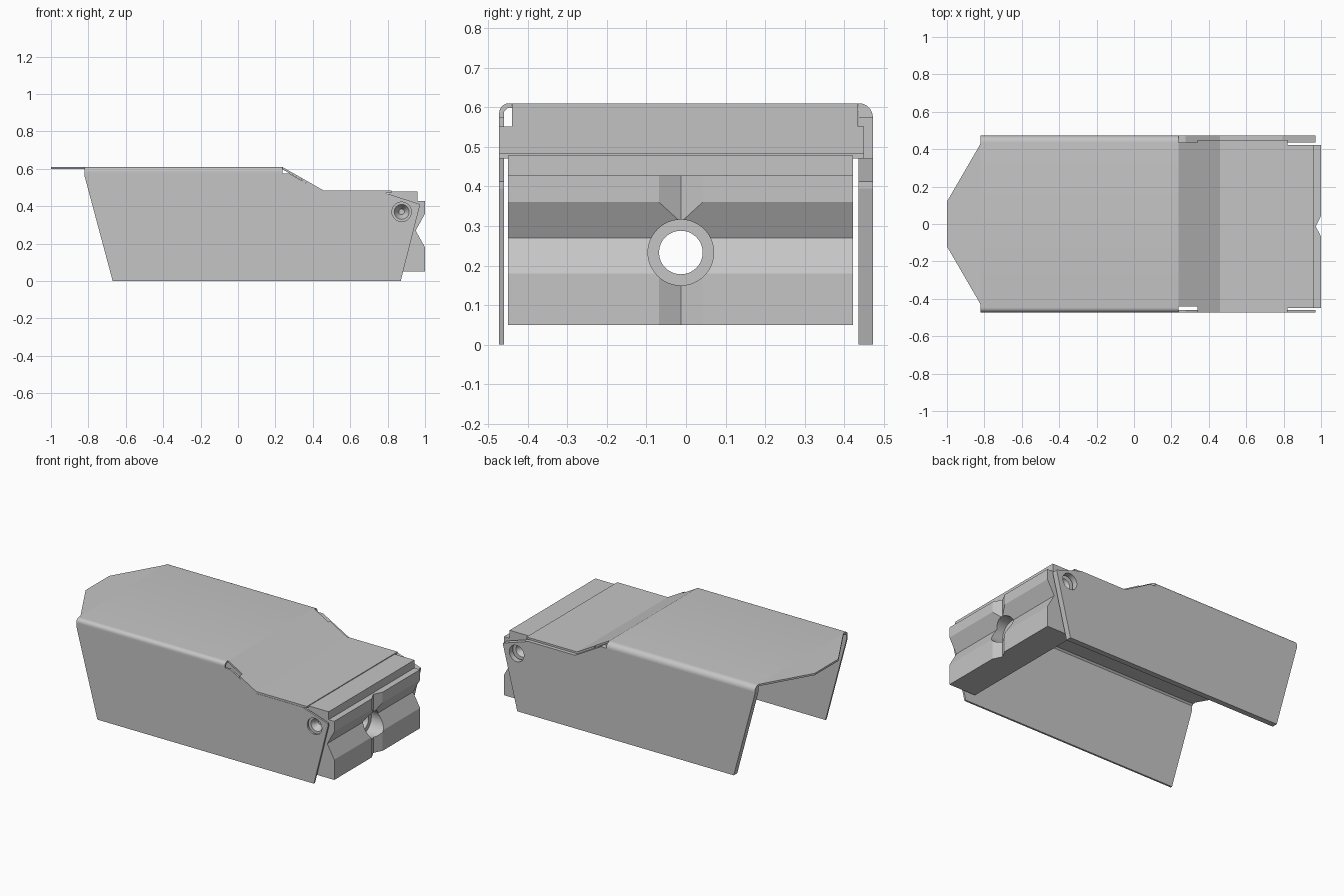
import bpy, bmesh, math
from mathutils import Matrix, Vector

if "Cube" in bpy.data.objects:
    bpy.data.objects.remove(bpy.data.objects["Cube"])

grey = bpy.data.materials.new("brushed_grey")
grey.use_nodes = True
colour = (0.56, 0.56, 0.56, 1)
grey.diffuse_color = colour
grey.node_tree.nodes["Principled BSDF"].inputs["Base Color"].default_value = colour

AXES = {"x": lambda p, t: (t, p[0], p[1]),
        "y": lambda p, t: (p[0], t, p[1]),
        "z": lambda p, t: (p[0], p[1], t)}


def finish(name, bm):
    bmesh.ops.recalc_face_normals(bm, faces=bm.faces)
    mesh = bpy.data.meshes.new(name)
    bm.to_mesh(mesh)
    bm.free()
    mesh.materials.append(grey)
    obj = bpy.data.objects.new(name, mesh)
    bpy.context.collection.objects.link(obj)
    return obj


def prism(name, outline, axis, start, end):
    """Extrude a flat outline along one axis."""
    bm = bmesh.new()
    place = AXES[axis]
    a = [bm.verts.new(place(p, start)) for p in outline]
    b = [bm.verts.new(place(p, end)) for p in outline]
    n = len(outline)
    bm.faces.new(a)
    bm.faces.new(b[::-1])
    for i in range(n):
        j = (i + 1) % n
        bm.faces.new((a[i], a[j], b[j], b[i]))
    return finish(name, bm)


def box(name, x, y, z):
    return prism(name, [(x[0], y[0]), (x[1], y[0]), (x[1], y[1]), (x[0], y[1])], "z", *z)


def cone(name, start, end, r1, r2):
    """Round cutter from start to end."""
    p, q = Vector(start), Vector(end)
    turn = (q - p).to_track_quat("Z", "Y").to_matrix().to_4x4()
    bm = bmesh.new()
    bmesh.ops.create_cone(bm, cap_ends=True, segments=48, radius1=r1, radius2=r2,
                          depth=(q - p).length,
                          matrix=Matrix.Translation((p + q) / 2) @ turn)
    for f in bm.faces:
        f.smooth = len(f.verts) == 4
    return finish(name, bm)


def cut(obj, *cutters):
    for c in cutters:
        mod = obj.modifiers.new(c.name, "BOOLEAN")
        mod.operation = "DIFFERENCE"
        mod.solver = "EXACT"
        mod.object = c
        c.hide_render = True
        c.hide_viewport = True


def arc(cy, cz, r, start, end, steps=8):
    return [(cy + r * math.cos(math.radians(start + (end - start) * i / steps)),
             cz + r * math.sin(math.radians(start + (end - start) * i / steps)))
            for i in range(steps + 1)]


RIGHT, LEFT = -0.472, 0.472      # outer faces of the two walls
TOP, UNDER, SEAM = 0.61, 0.598, 0.575
PIN_X, PIN_Z = 0.875, 0.37

# Side walls, with the pin hole near the hinge end
wall_outline = [(-0.67, 0), (0.87, 0), (0.97, 0.395), (0.97, 0.412), (0.79, 0.47),
                (0.46, 0.47), (0.275, SEAM), (-0.82, SEAM), (-0.82, 0.56)]
for name, outer, inner in (("right_wall", RIGHT, -0.46), ("left_wall", LEFT, 0.436)):
    wall = prism(name, wall_outline, "y", outer, inner)
    cut(wall, cone(name + "_hole_cutter", (PIN_X, outer - 0.1, PIN_Z),
                   (PIN_X, outer + 0.1, PIN_Z), 0.052, 0.052))

# Raised cover with rolled edges
section = (arc(LEFT - 0.035, SEAM, 0.035, 0, 90)
           + arc(RIGHT + 0.025, TOP - 0.025, 0.025, 90, 180)
           + [(RIGHT, SEAM), (-0.46, SEAM), (-0.46, 0.588), (-0.45, UNDER),
              (0.425, UNDER), (0.436, 0.588), (0.436, SEAM)])
cover = prism("top_cover", section, "x", -0.82, 0.237)
bpy.context.view_layer.objects.active = cover
cover.select_set(True)
bpy.ops.object.shade_smooth_by_angle(angle=math.radians(30))
cover.select_set(False)

# Tapered tongue at the open end
prism("end_tongue", [(-0.82, 0.43), (-1, 0.12), (-1, -0.12), (-0.82, -0.43)],
      "z", UNDER, TOP)

# Sloping and lower sheet, relieved at the bend
sheet = prism("sloped_sheet", [(0.237, TOP), (0.46, 0.483), (0.82, 0.483),
                               (0.82, 0.471), (0.457, 0.471), (0.237, UNDER)],
              "y", RIGHT, 0.45)
cut(sheet,
    box("right_relief_cutter", (0.2, 0.34), (-0.6, -0.44), (0.4, 0.7)),
    box("left_relief_cutter", (0.2, 0.34), (0.435, 0.6), (0.4, 0.7)))

# Clamp block with a horizontal groove and a stepped top
MID = -0.013
block = prism("clamp_block", [(0.81, 0.05), (1, 0.05), (1, 0.18), (0.95, 0.27),
                              (1, 0.36), (1, 0.427), (0.96, 0.427), (0.96, 0.478),
                              (0.81, 0.478)], "y", -0.45, 0.422)
groove = prism("upright_groove_cutter", [(0.972, MID), (1.028, MID - 0.11),
                                         (1.028, MID + 0.11)], "z", 0, 0.6)
bore = cone("bore_cutter", (0.7, MID, 0.233), (1.1, MID, 0.233), 0.055, 0.055)
counterbore = cone("counterbore_cutter", (0.9, MID, 0.233), (1.1, MID, 0.233),
                   0.083, 0.083)
pins = [cone(side + "_pin_socket_cutter", (PIN_X, y + s * 0.01, PIN_Z),
             (PIN_X, y - s * 0.04, PIN_Z), 0.046, 0.015)
        for side, y, s in (("right", -0.45, -1), ("left", 0.422, 1))]
cut(block, groove, bore, counterbore, *pins)
